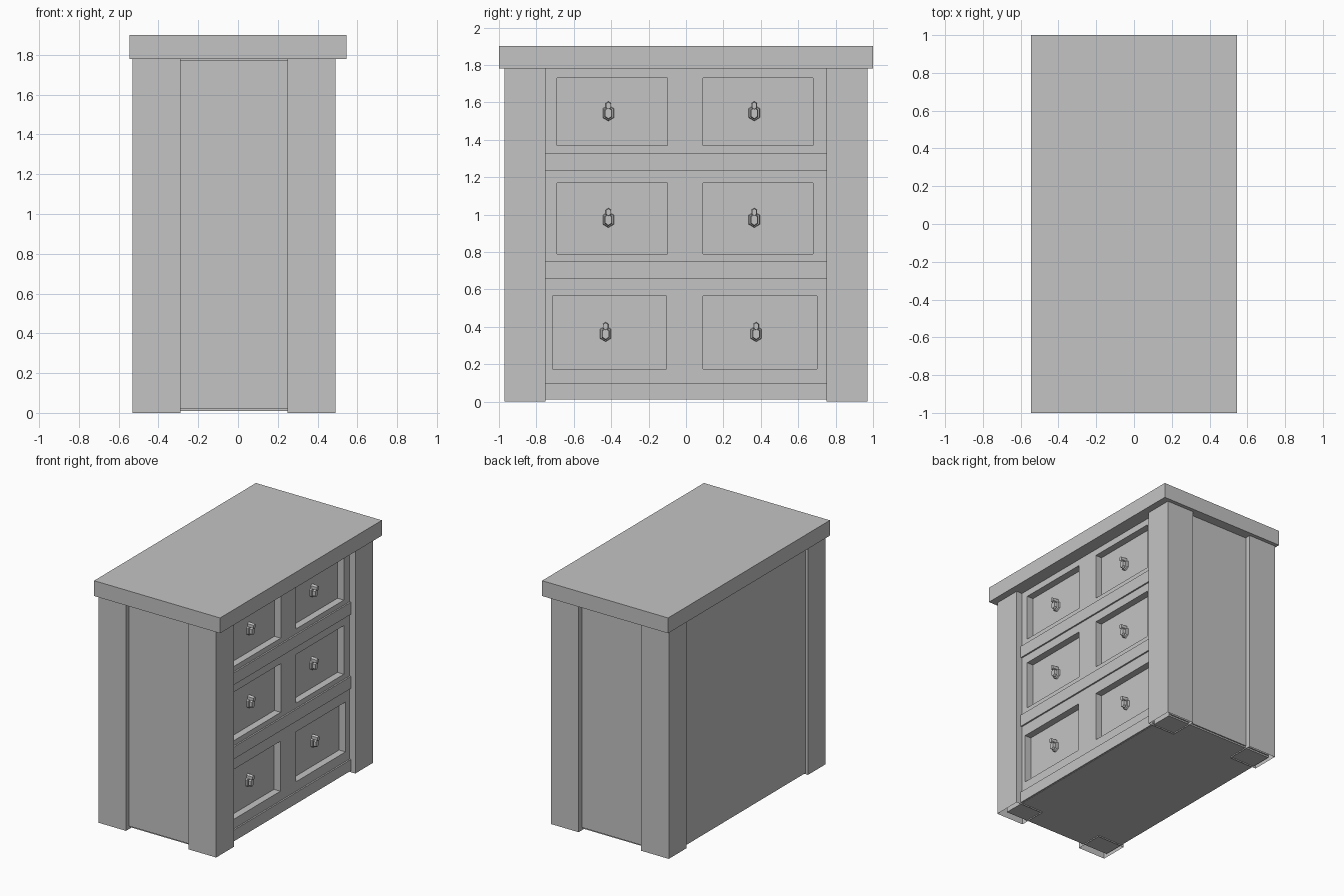
import bpy, bmesh
from mathutils import Matrix, Vector

old = bpy.data.objects.get("Cube")
if old:
    bpy.data.objects.remove(old, do_unlink=True)

grey = bpy.data.materials.new("plain_grey")
grey.use_nodes = True
colour = (0.55, 0.55, 0.55, 1)
grey.diffuse_color = colour
grey.node_tree.nodes["Principled BSDF"].inputs["Base Color"].default_value = colour


def finish(name, bm):
    bmesh.ops.recalc_face_normals(bm, faces=bm.faces)
    mesh = bpy.data.meshes.new(name)
    bm.to_mesh(mesh)
    bm.free()
    mesh.materials.append(grey)
    obj = bpy.data.objects.new(name, mesh)
    bpy.context.collection.objects.link(obj)
    return obj


def box(name, x, y, z, open_bottom=False):
    """Box from (low, high) ranges."""
    bm = bmesh.new()
    size = [r[1] - r[0] for r in (x, y, z)]
    mid = [(r[0] + r[1]) / 2 for r in (x, y, z)]
    bmesh.ops.create_cube(bm, size=1,
                          matrix=Matrix.Translation(mid) @ Matrix.Diagonal((*size, 1)))
    obj_faces = [f for f in bm.faces if f.calc_center_median().z < z[0] + 1e-4]
    bmesh.ops.recalc_face_normals(bm, faces=bm.faces)
    if open_bottom:
        bmesh.ops.delete(bm, geom=obj_faces, context='FACES')
    return finish(name, bm)


def prism(name, outline, x0, x1, shrink):
    """Outline in y, z pushed along x, narrowing to its far end."""
    bm = bmesh.new()
    mid = sum((Vector(p) for p in outline), Vector((0, 0))) / len(outline)
    back = [bm.verts.new((x0, *p)) for p in outline]
    front = [bm.verts.new((x1, *(mid + (Vector(p) - mid) * shrink))) for p in outline]
    bm.faces.new(back)
    bm.faces.new(front)
    for i in range(len(outline)):
        j = (i + 1) % len(outline)
        bm.faces.new((back[i], back[j], front[j], front[i]))
    return finish(name, bm)


FACE = 0.44      # drawer side of the carcass
FLOOR = 0.385    # recessed drawer fronts

# Top slab
box("top_slab", (-0.545, 0.545), (-1, 1), (1.78, 1.9))

# Corner posts, open underneath
for side, x in (("left", (0.25, 0.49)), ("right", (-0.53, -0.29))):
    for end, y in (("front", (-0.97, -0.75)), ("back", (0.75, 0.97))):
        box(f"{end}_{side}_post", x, y, (0, 1.78), open_bottom=True)

# Carcass and end panels
carcass = box("carcass", (-0.51, FACE), (-0.92, 0.92), (0.01, 1.78))
for end, y in (("front", (-0.93, -0.91)), ("back", (0.91, 0.93))):
    box(f"{end}_panel", (-0.5, FACE - 0.01), y, (0.022, 1.775))

# Rails between the drawer rows
for name, z in (("upper", (1.235, 1.33)), ("middle", (0.655, 0.75)), ("lower", (0.012, 0.1))):
    box(f"{name}_rail", (FACE - 0.02, FACE + 0.012), (-0.76, 0.76), z)

# Drawers: opening, recessed front and drop pull
wide = ((-0.69, -0.10), (0.09, 0.68))
wider = ((-0.715, -0.105), (0.09, 0.70))
rows = (("top", (1.37, 1.73), wide), ("middle", (0.79, 1.17), wide),
        ("bottom", (0.175, 0.565), wider))
for row, z, columns in rows:
    for end, y in zip(("front", "back"), columns):
        label = f"{row}_{end}"
        cutter = box(f"{label}_cutter", (FLOOR - 0.005, 0.6), y, z)
        cutter.hide_render = True
        cut = carcass.modifiers.new("opening", 'BOOLEAN')
        cut.operation = 'DIFFERENCE'
        cut.solver = 'EXACT'
        cut.object = cutter
        bpy.context.view_layer.objects.active = carcass
        bpy.ops.object.modifier_apply(modifier=cut.name)
        bpy.data.objects.remove(cutter, do_unlink=True)
        box(f"{label}_drawer_front", (FLOOR - 0.01, FLOOR), y, z)

        cy = (y[0] + y[1]) / 2 - 0.02
        cz = (z[0] + z[1]) / 2
        cy += 0.02 if end == "back" and row != "bottom" else 0
        cy = cy - 0.02 if cy > 0 and row != "bottom" else cy

        def shape(w, low, high, cap):
            return [(cy, cz + low), (cy + w, cz + low + cap), (cy + w, cz + high - cap),
                    (cy, cz + high), (cy - w, cz + high - cap), (cy - w, cz + low + cap)]

        prism(f"{label}_pull_plate", shape(0.03, -0.05, 0.035, 0.018), FLOOR, FLOOR + 0.012, 0.9)
        prism(f"{label}_pull_peg", shape(0.015, 0.01, 0.055, 0.01), FLOOR, FLOOR + 0.05, 0.85)
        prism(f"{label}_pull_drop", shape(0.02, -0.042, 0.025, 0.014),
              FLOOR + 0.02, FLOOR + 0.04, 0.85)
